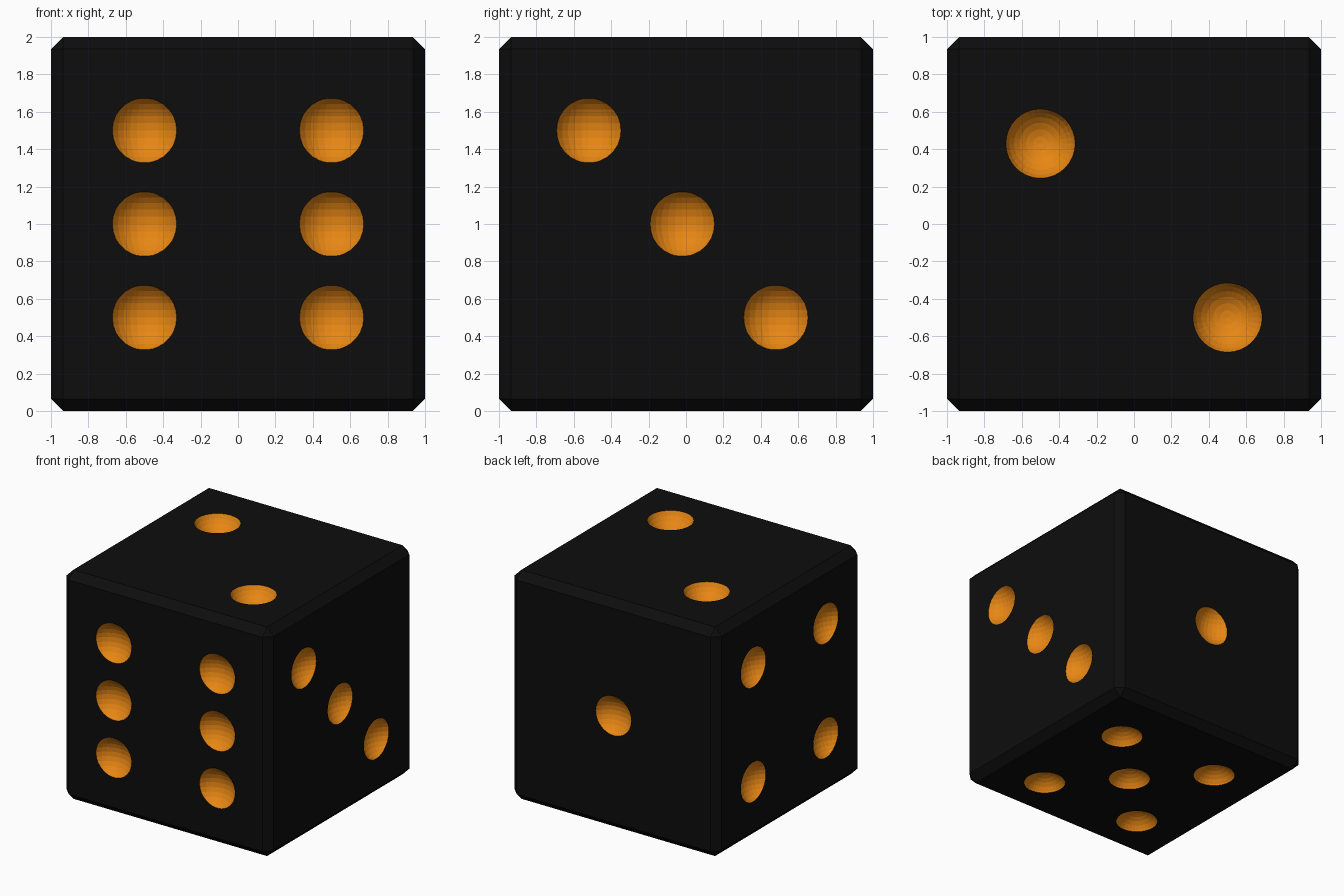
import bpy
import bmesh
from mathutils import Matrix, Vector

default = bpy.data.objects.get("Cube")
if default:
    bpy.data.objects.remove(default, do_unlink=True)


def make_material(name, rgb):
    mat = bpy.data.materials.new(name)
    mat.use_nodes = True
    mat.diffuse_color = (*rgb, 1)
    bsdf = mat.node_tree.nodes["Principled BSDF"]
    bsdf.inputs["Base Color"].default_value = (*rgb, 1)
    return mat


def make_object(name, bm):
    mesh = bpy.data.meshes.new(name)
    bm.to_mesh(mesh)
    bm.free()
    obj = bpy.data.objects.new(name, mesh)
    bpy.context.collection.objects.link(obj)
    return obj


black = make_material("black body", (0.004, 0.004, 0.004))
orange = make_material("orange pips", (0.8, 0.24, 0.007))

# Sphere centres sit just outside each face
RADIUS, OUT = 0.2, 1.1
S = 0.5
corners = [(a, b) for a in (-S, S) for b in (-S, S)]
pips = []
pips += [(x, -OUT, z) for x in (-S, S) for z in (-S, 0, S)]       # front: six
pips += [(0, OUT, 0)]                                            # back: one
pips += [(OUT, t - 0.02, -t) for t in (-S, 0, S)]                # +x side: three
pips += [(-OUT, y, z) for y, z in corners]                       # -x side: four
pips += [(-S, 0.43, 1.075), (S, -S, 1.075)]                      # top: two
pips += [(x, y - 0.06, -OUT) for x, y in corners + [(0, 0)]]     # bottom: five
pips = [Vector(p) + Vector((0, 0, 1)) for p in pips]

# Chamfered cube body
bm = bmesh.new()
bmesh.ops.create_cube(bm, size=2, matrix=Matrix.Translation((0, 0, 1)))
bmesh.ops.bevel(bm, geom=bm.edges[:], offset=0.065, segments=1, affect='EDGES')
body = make_object("die_body", bm)
body.data.materials.append(black)
body.data.materials.append(orange)

# Spherical cutters for the pips
bm = bmesh.new()
for p in pips:
    bmesh.ops.create_uvsphere(bm, u_segments=32, v_segments=16, radius=RADIUS,
                              matrix=Matrix.Translation(p))
cutter = make_object("pip_cutter", bm)
cutter.hide_render = True

# Carve the pips
mod = body.modifiers.new("pips", 'BOOLEAN')
mod.operation = 'DIFFERENCE'
mod.solver = 'EXACT'
mod.object = cutter
bpy.context.view_layer.objects.active = body
body.select_set(True)
bpy.ops.object.modifier_apply(modifier=mod.name)
bpy.data.objects.remove(cutter, do_unlink=True)

# Colour the hollows: faces whose corners all lie on one sphere
for poly in body.data.polygons:
    points = [body.data.vertices[i].co for i in poly.vertices]
    hollow = any(all((v - p).length < RADIUS + 0.002 for v in points) for p in pips)
    inside = max(abs(c) for c in poly.center - Vector((0, 0, 1))) < 0.9995
    poly.material_index = 1 if hollow and inside else 0
    poly.use_smooth = False
